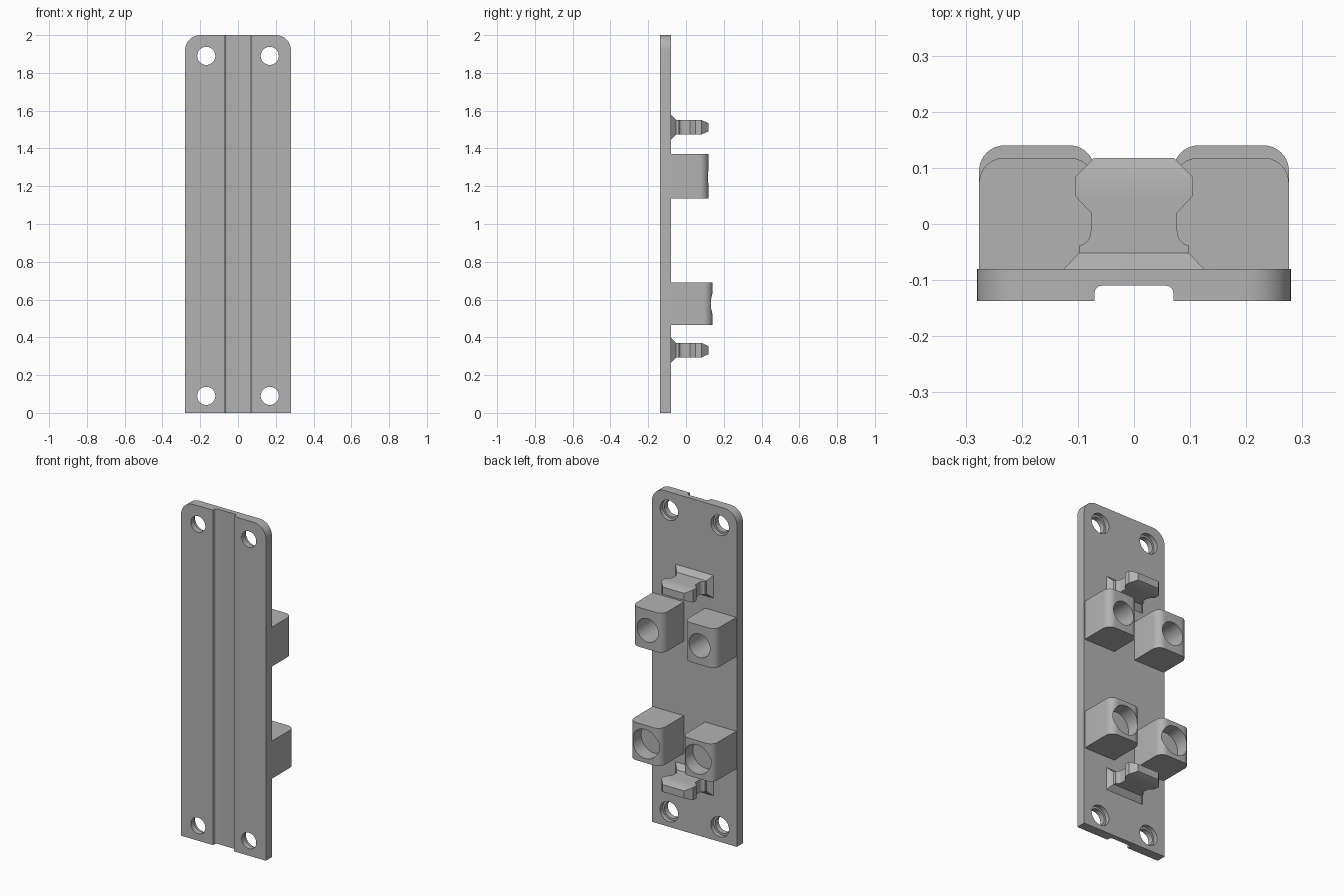
import bpy, bmesh, math
from mathutils import Matrix

if "Cube" in bpy.data.objects:
    bpy.data.objects.remove(bpy.data.objects["Cube"])

grey = bpy.data.materials.new("mid grey")
grey.diffuse_color = (0.45, 0.45, 0.45, 1)
grey.use_nodes = True
grey.node_tree.nodes["Principled BSDF"].inputs["Base Color"].default_value = grey.diffuse_color

BACK = -0.08     # rear face of the plate
FRONT = -0.137   # front face of the plate


def finish(name, bm):
    bmesh.ops.recalc_face_normals(bm, faces=bm.faces)
    mesh = bpy.data.meshes.new(name)
    bm.to_mesh(mesh)
    bm.free()
    mesh.materials.append(grey)
    obj = bpy.data.objects.new(name, mesh)
    bpy.context.collection.objects.link(obj)
    return obj


def loft(name, rings):
    """Skin a stack of equal-length point rings and cap both ends."""
    bm = bmesh.new()
    rows = [[bm.verts.new(p) for p in ring] for ring in rings]
    n = len(rows[0])
    for a, b in zip(rows, rows[1:]):
        for i in range(n):
            j = (i + 1) % n
            bm.faces.new((a[i], a[j], b[j], b[i]))
    bm.faces.new(rows[0])
    bm.faces.new(rows[-1])
    return finish(name, bm)


def arc(cx, cy, r, a0, a1, steps=10):
    return [(cx + r * math.cos(math.radians(a0 + (a1 - a0) * i / steps)),
             cy + r * math.sin(math.radians(a0 + (a1 - a0) * i / steps)))
            for i in range(steps + 1)]


def cylinder_y(name, x, z, r, y0, y1):
    ring = arc(x, z, r, 0, 360, 40)[:-1]
    return loft(name, [[(a, y, b) for a, b in ring] for y in (y0, y1)])


def cut(obj, cutter):
    mod = obj.modifiers.new("cut", "BOOLEAN")
    mod.operation = "DIFFERENCE"
    mod.solver = "EXACT"
    mod.object = cutter
    bpy.context.view_layer.objects.active = obj
    bpy.ops.object.modifier_apply(modifier=mod.name)
    bpy.data.objects.remove(cutter, do_unlink=True)


def smooth(obj):
    bpy.ops.object.select_all(action="DESELECT")
    obj.select_set(True)
    bpy.context.view_layer.objects.active = obj
    bpy.ops.object.shade_smooth_by_angle(angle=math.radians(30))


# Plate with rounded top corners
outline = [(-0.28, 0), (0.28, 0)] + arc(0.2, 1.92, 0.08, 0, 90) + arc(-0.2, 1.92, 0.08, 90, 180)
plate = loft("plate", [[(x, y, z) for x, z in outline] for y in (FRONT, BACK)])

# Full-length groove on the front
groove = [(-0.07, FRONT - 0.05), (0.07, FRONT - 0.05)]
groove += arc(0.058, -0.122, 0.012, 0, 90, 5) + arc(-0.058, -0.122, 0.012, 90, 180, 5)
cut(plate, loft("groove_cutter", [[(x, y, z) for x, y in groove] for z in (-0.1, 2.1)]))

# Stepped screw holes
for x in (-0.168, 0.168):
    for z in (0.09, 1.89):
        cut(plate, cylinder_y("hole_cutter", x, z, 0.048, -0.2, 0))
        cut(plate, cylinder_y("recess_cutter", x, z, 0.06, -0.105, 0))
smooth(plate)


# Square posts with rounded rear corners and a blind round socket
def post(name, side, y1, z0, z1, hole_r, hole_z, depth):
    r = 0.045
    prof = [(0.07, BACK - 0.01), (0.276, BACK - 0.01)]
    prof += arc(0.276 - r, y1 - r, r, 0, 90) + arc(0.07 + r, y1 - r, r, 90, 180)
    obj = loft(name, [[(side * x, y, z) for x, y in prof] for z in (z0, z1)])
    cut(obj, cylinder_y("socket_cutter", side * 0.171, hole_z, hole_r, y1 - depth, y1 + 0.1))
    smooth(obj)


for side, label in ((-1, "left"), (1, "right")):
    post("upper_post_" + label, side, 0.118, 1.135, 1.37, 0.07, 1.248, 0.16)
    post("lower_post_" + label, side, 0.14, 0.465, 0.69, 0.087, 0.578, 0.085)

# Waisted clips: rectangular sections (y, half width, half height)
sections = [(BACK - 0.01, 0.125, 0.068), (BACK, 0.125, 0.068), (-0.052, 0.098, 0.038)]
for i in range(7):
    t = math.radians(15 * i)
    sections.append((-0.012 - 0.026 * math.cos(t), 0.098 - 0.021 * math.sin(t), 0.038))
sections += [(0.02, 0.077, 0.038), (0.05, 0.105, 0.038), (0.083, 0.105, 0.038), (0.118, 0.071, 0.022)]
for name, zc in (("lower_clip", 0.332), ("upper_clip", 1.512)):
    clip = loft(name, [[(-w, y, zc - h), (w, y, zc - h), (w, y, zc + h), (-w, y, zc + h)]
                       for y, w, h in sections])
    smooth(clip)
